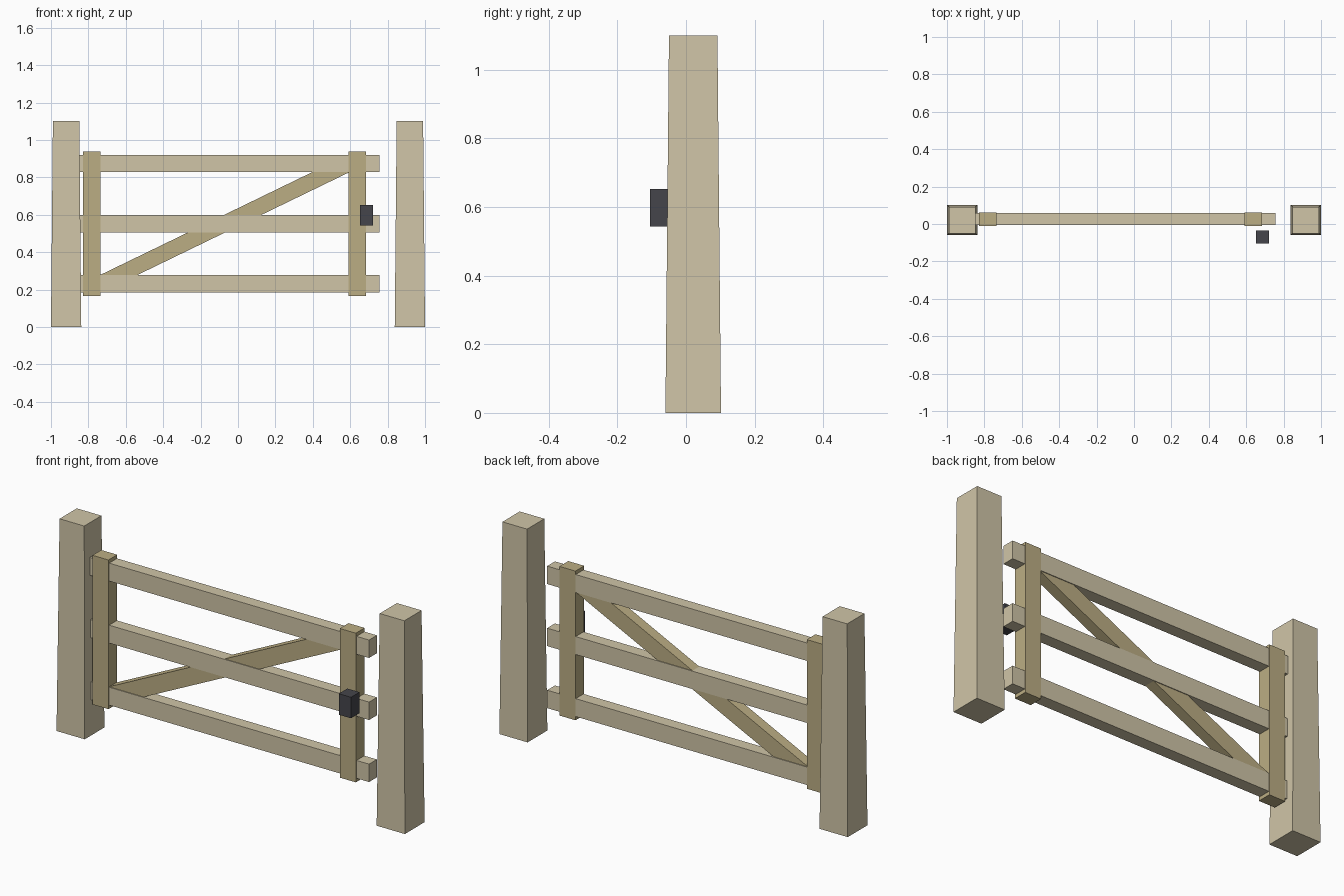
import bpy, bmesh, math

if "Cube" in bpy.data.objects:
    bpy.data.objects.remove(bpy.data.objects["Cube"])

def material(name, rgb):
    m = bpy.data.materials.new(name)
    m.diffuse_color = (*rgb, 1)
    m.use_nodes = True
    m.node_tree.nodes["Principled BSDF"].inputs["Base Color"].default_value = m.diffuse_color
    return m

PALE = material("pale_wood", (0.63, 0.56, 0.39))
DARK = material("dark_wood", (0.50, 0.42, 0.23))
IRON = material("dark_iron", (0.06, 0.06, 0.07))

def box(name, center, size, mat, taper=1.0, angle=0.0):
    """Box with an optional narrower top and a tilt in the XZ plane."""
    bm = bmesh.new()
    bmesh.ops.create_cube(bm, size=1)
    for v in bm.verts:
        k = taper if v.co.z > 0 else 1.0
        v.co = (v.co.x * size[0] * k, v.co.y * size[1] * k, v.co.z * size[2])
    me = bpy.data.meshes.new(name)
    bm.to_mesh(me)
    bm.free()
    me.materials.append(mat)
    ob = bpy.data.objects.new(name, me)
    ob.location = center
    ob.rotation_euler.y = -angle
    bpy.context.collection.objects.link(ob)
    return ob

GX, GY, GZ = -0.072, 0.025, 0.552    # centre of the swinging gate
HALF, RISE = 0.71, 0.322             # stile offset, rail spacing
STILE_W = 0.092

# Tapered gate posts
for side, s in (("left", -1), ("right", 1)):
    box(f"{side}_post", (s * 0.919, 0.021, 0.55), (0.162, 0.162, 1.1), PALE, taper=0.872)

# Upright stiles of the gate
for side, s in (("hinge", -1), ("latch", 1)):
    box(f"{side}_stile", (GX + s * HALF, GY, GZ), (STILE_W, 0.072, 0.774), DARK)

# Horizontal rails
for name, s in (("bottom", -1), ("middle", 0), ("top", 1)):
    box(f"{name}_rail", (GX, GY + 0.002, GZ + s * RISE), (1.656, 0.064, 0.093), PALE)

# Diagonal brace between the inner corners
run = 2 * (HALF - STILE_W / 2)
box("diagonal_brace", (GX, GY + 0.002, GZ), (math.hypot(run, 2 * RISE), 0.056, 0.087),
    DARK, angle=math.atan2(2 * RISE, run))

# Latch block on the front
box("latch", (0.687, -0.07, 0.598), (0.07, 0.07, 0.109), IRON)
